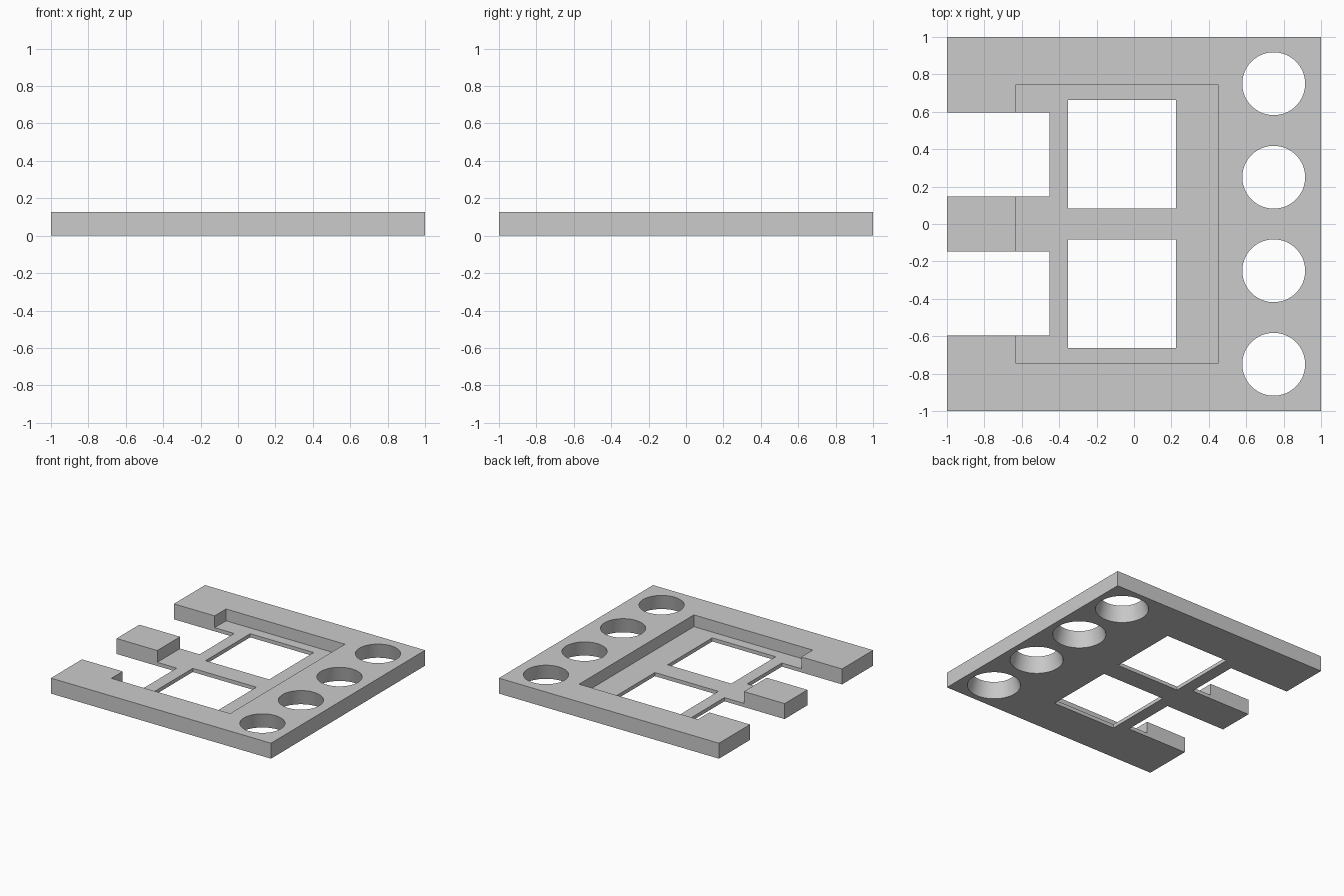
import bpy
import math
from mathutils import Vector

cube = bpy.data.objects.get("Cube")
if cube:
    bpy.data.objects.remove(cube, do_unlink=True)

THICK = 0.127   # plate height
FLOOR = 0.03    # web left under the recess
OVER = 0.1      # cutter overshoot

grey = bpy.data.materials.new("plain_grey")
grey.use_nodes = True
colour = (0.6, 0.6, 0.6, 1)
grey.diffuse_color = colour
grey.node_tree.nodes["Principled BSDF"].inputs["Base Color"].default_value = colour


def box(name, low, high):
    low, high = Vector(low), Vector(high)
    bpy.ops.mesh.primitive_cube_add(size=1, location=(low + high) / 2)
    obj = bpy.context.object
    obj.name = name
    obj.scale = high - low
    bpy.ops.object.transform_apply(location=True, rotation=False, scale=True)
    obj.data.materials.append(grey)
    return obj


def cut(target, cutter):
    cutter.hide_render = True
    mod = target.modifiers.new(cutter.name, "BOOLEAN")
    mod.operation = "DIFFERENCE"
    mod.solver = "EXACT"
    mod.object = cutter
    bpy.context.view_layer.objects.active = target
    bpy.ops.object.modifier_apply(modifier=mod.name)
    bpy.data.objects.remove(cutter, do_unlink=True)


# Square slab with a shallow-floored recess
plate = box("mounting_plate", (-1, -1, 0), (1, 1, THICK))
cut(plate, box("recess", (-0.63, -0.745, FLOOR), (0.45, 0.745, THICK + OVER)))

# Square windows through the recess floor, and notches open at the right side
for side in (-1, 1):
    for name, x0, x1, y0, y1 in (("window", -0.353, 0.225, 0.083, 0.662),
                                 ("notch", -1 - OVER, -0.453, 0.148, 0.597)):
        ya, yb = sorted((side * y0, side * y1))
        cut(plate, box(name, (x0, ya, -OVER), (x1, yb, THICK + OVER)))

# Row of round holes that flare towards the underside
R_TOP, R_BOTTOM = 0.168, 0.2
slope = (R_BOTTOM - R_TOP) / THICK
for y in (-0.75, -0.25, 0.25, 0.75):
    bpy.ops.mesh.primitive_cone_add(
        vertices=64, radius1=R_BOTTOM + slope * OVER, radius2=R_TOP - slope * OVER,
        depth=THICK + 2 * OVER, location=(0.747, y, THICK / 2))
    hole = bpy.context.object
    hole.name = "tapered_hole"
    hole.data.materials.append(grey)
    cut(plate, hole)

# Smooth hole walls, crisp edges elsewhere
bpy.ops.object.select_all(action="DESELECT")
plate.select_set(True)
bpy.context.view_layer.objects.active = plate
bpy.ops.object.shade_smooth_by_angle(angle=math.radians(30))
